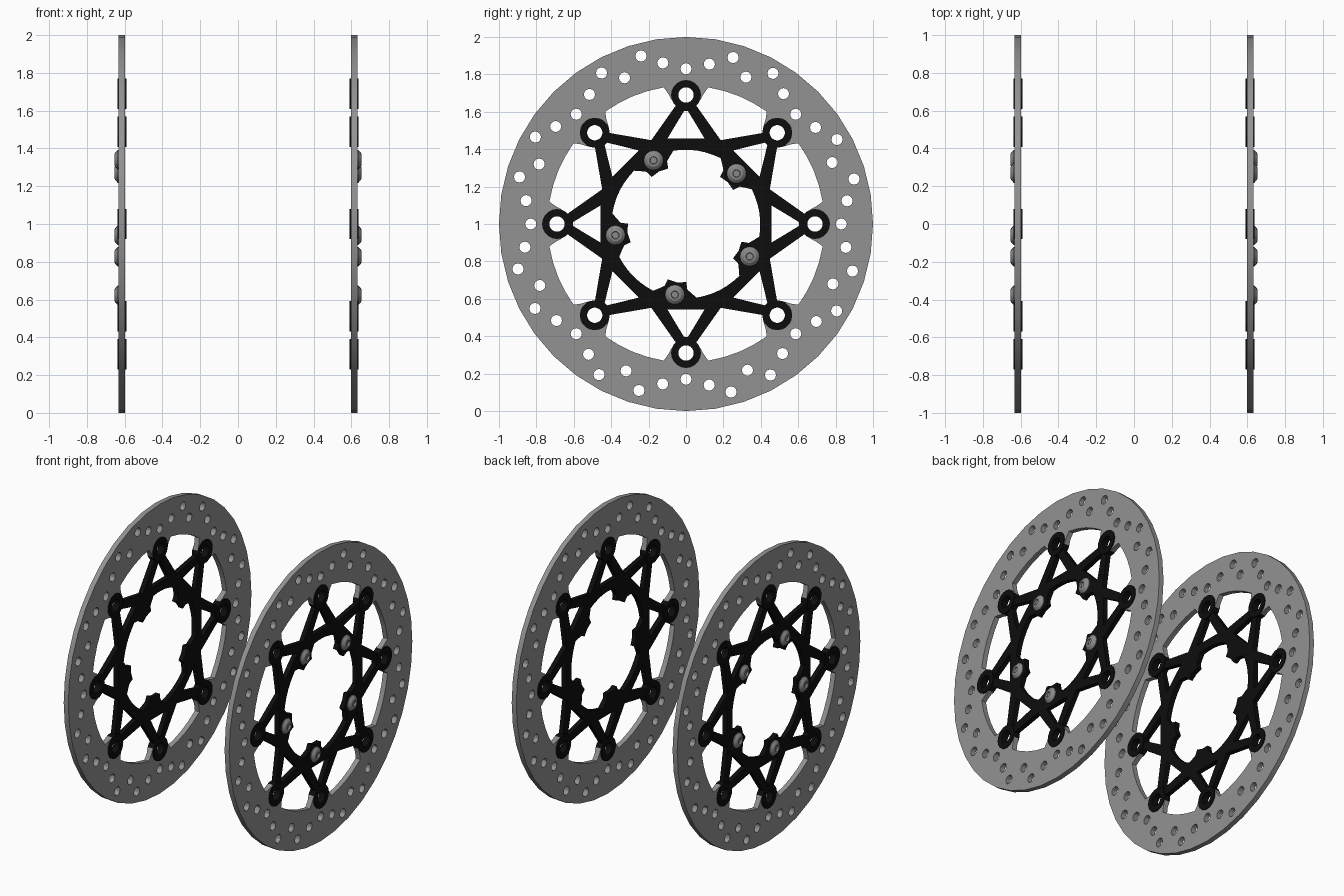
import bpy, bmesh, math
from math import sin, cos, pi, radians

if "Cube" in bpy.data.objects:
    bpy.data.objects.remove(bpy.data.objects["Cube"])

X0 = 0.615          # distance of each disc from the centre plane
ZC = 1.0            # height of the axle


def material(name, rgb):
    m = bpy.data.materials.new(name)
    m.diffuse_color = (*rgb, 1)
    m.use_nodes = True
    m.node_tree.nodes["Principled BSDF"].inputs["Base Color"].default_value = m.diffuse_color
    return m


STEEL = material("brushed steel", (0.29, 0.29, 0.29))
BOLT = material("bolt steel", (0.25, 0.25, 0.25))
BLACK = material("black alloy", (0.004, 0.004, 0.004))


def polar(r, deg):
    return (r * cos(radians(deg)), r * sin(radians(deg)))


def circle(r, n, c=(0, 0)):
    return [(c[0] + r * cos(2 * pi * i / n), c[1] + r * sin(2 * pi * i / n)) for i in range(n)]


def turned(points, deg):
    """Points given as (radial, sideways), turned to an angle around the axle."""
    c, s = cos(radians(deg)), sin(radians(deg))
    return [(r * c - t * s, r * s + t * c) for r, t in points]


def repeat(points, n, start=0):
    return [p for k in range(n) for p in turned(points, start + 360 * k / n)]


def finish(name, bm, mat):
    """Make the right-hand part and mirror it to the left-hand disc."""
    bmesh.ops.recalc_face_normals(bm, faces=bm.faces)
    me = bpy.data.meshes.new(name)
    bm.to_mesh(me)
    bm.free()
    me.materials.append(mat)
    ob = bpy.data.objects.new(name, me)
    bpy.context.collection.objects.link(ob)
    bpy.ops.object.select_all(action='DESELECT')
    ob.select_set(True)
    bpy.context.view_layer.objects.active = ob
    bpy.ops.object.shade_smooth_by_angle(angle=radians(30))
    mod = ob.modifiers.new("other side", 'MIRROR')
    mod.use_axis = (True, False, False)
    mod.use_mirror_merge = False
    return ob


def plate(name, loops, half, mat):
    """Flat plate in the y-z plane from closed outlines; inner loops are holes."""
    cu = bpy.data.curves.new(name, 'CURVE')
    cu.dimensions = '2D'
    cu.fill_mode = 'BOTH'
    cu.extrude = half
    for loop in loops:
        sp = cu.splines.new('POLY')
        sp.points.add(len(loop) - 1)
        for p, (a, b) in zip(sp.points, loop):
            p.co = (a, b, 0, 1)
        sp.use_cyclic_u = True
    tmp = bpy.data.objects.new(name + "_outline", cu)
    bpy.context.collection.objects.link(tmp)
    deps = bpy.context.evaluated_depsgraph_get()
    me = bpy.data.meshes.new_from_object(tmp.evaluated_get(deps))
    bpy.data.objects.remove(tmp)
    bpy.data.curves.remove(cu)
    bm = bmesh.new()
    bm.from_mesh(me)
    bpy.data.meshes.remove(me)
    bmesh.ops.remove_doubles(bm, verts=bm.verts, dist=0.0002)
    for v in bm.verts:
        a, b, h = v.co
        v.co = (X0 + h, a, ZC + b)
    return finish(name, bm, mat)


# Brake disc: outer rim, inner edge with eight notched tabs, drilled pattern
notch = [(0.69 + 0.06 * cos(radians(a)), 0.06 * sin(radians(a))) for a in range(-100, 101, 25)]
tab = [(0.70, -0.097), (0.66, -0.075)] + notch + [(0.66, 0.075), (0.70, 0.097)]
tab += [polar(0.74, a) for a in (9.3, 16, 22.5, 29, 35.7)]
loops = [circle(1.0, 40), repeat(tab, 8)]
drill = [(0.83, 0), (0.864, 8.3), (0.925, 15.8), (0.848, 22.2), (0.93, 30), (0.87, 36.8)]
for k in range(8):
    for r, a in drill:
        loops.append(circle(0.03, 12, polar(r, 90 - a - 45 * k)))
plate("brake_disc", loops, 0.0175, STEEL)

# Carrier spider: eight-point star with triangular windows and five inner lugs
star = [(0.64, -0.05), (0.646, 0), (0.64, 0.05), polar(0.485, 22.5)]
lug = [(0.362, -0.088), (0.345, -0.062), (0.307, -0.05), (0.316, 0),
       (0.307, 0.05), (0.345, 0.062), (0.362, 0.088), (0.38, 0.118)]
lug += [polar(0.397, a) for a in (23, 29.5, 36, 42.5, 49)] + [turned([(0.38, -0.118)], 72)[0]]
window = [(0.456, -0.1), (0.605, -0.01), (0.605, 0.01), (0.456, 0.1)]
loops = [repeat(star, 8), repeat(lug, 5, 45)]
loops += [turned(window, 45 * k) for k in range(8)]
plate("carrier_spider", loops, 0.0165, BLACK)

# Floating bosses: thick rings at the star points
for k in range(8):
    c = polar(0.69, 45 * k)
    plate(f"boss_{k + 1}", [circle(0.08, 20, c), circle(0.041, 20, c)], 0.0235, BLACK)

# Button-head bolts with a recessed hex socket, on the outer face only
profile = [(0.052, 0.625, 16), (0.052, 0.637, 16), (0.035, 0.652, 16), (0.02, 0.655, 16), (0.018, 0.643, 16)]
bm = bmesh.new()
for k in range(5):
    cy, cz = polar(0.382, 45 + 72 * k)
    rings = [[bm.verts.new((x, cy + a, ZC + cz + b)) for a, b in circle(r, n)] for r, x, n in profile]
    for lo, hi in zip(rings, rings[1:]):
        for i in range(16):
            j = (i + 1) % 16
            bm.faces.new((lo[i], lo[j], hi[j], hi[i]))
    bm.faces.new(rings[-1])
    bm.faces.new(rings[0][::-1])
finish("carrier_bolts", bm, BOLT)
